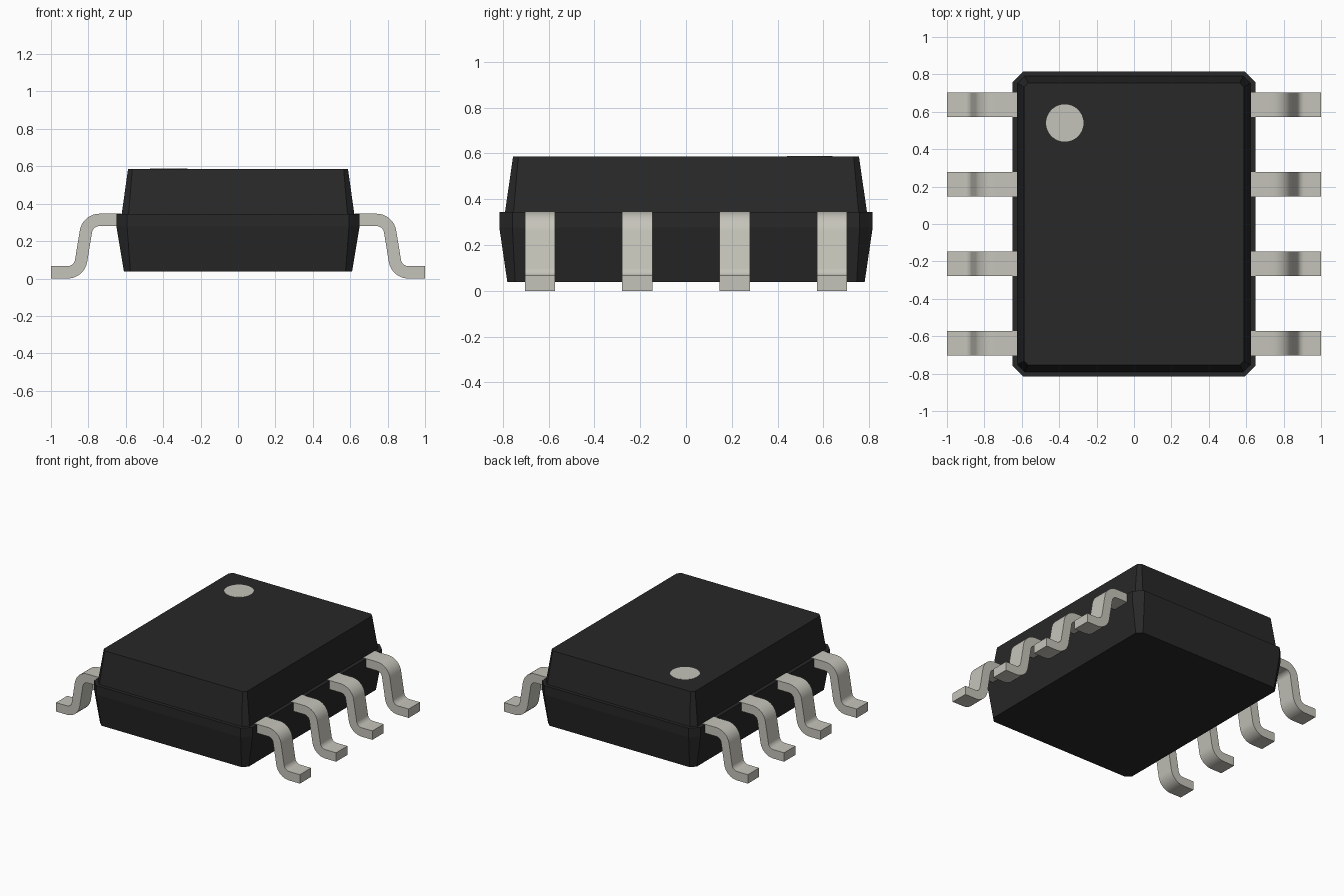
import bpy, bmesh, math
from mathutils import Vector

cube = bpy.data.objects.get("Cube")
if cube:
    bpy.data.objects.remove(cube, do_unlink=True)


def make_material(name, rgb):
    mat = bpy.data.materials.new(name)
    mat.use_nodes = True
    mat.diffuse_color = (*rgb, 1)
    mat.node_tree.nodes["Principled BSDF"].inputs["Base Color"].default_value = (*rgb, 1)
    return mat


black = make_material("black_plastic", (0.021, 0.021, 0.021))
metal = make_material("pale_metal", (0.56, 0.55, 0.49))


def loft(name, rings, mat):
    """Bridge matching closed rings and cap both ends."""
    bm = bmesh.new()
    loops = [[bm.verts.new(p) for p in ring] for ring in rings]
    n = len(loops[0])
    for low, high in zip(loops, loops[1:]):
        for i in range(n):
            j = (i + 1) % n
            bm.faces.new((low[i], low[j], high[j], high[i]))
    bm.faces.new(loops[0][::-1])
    bm.faces.new(loops[-1])
    bmesh.ops.recalc_face_normals(bm, faces=bm.faces[:])
    mesh = bpy.data.meshes.new(name)
    bm.to_mesh(mesh)
    bm.free()
    mesh.materials.append(mat)
    obj = bpy.data.objects.new(name, mesh)
    bpy.context.collection.objects.link(obj)
    return obj


def chamfered_ring(hx, hy, c, z):
    ring = []
    for sx, sy in ((1, 1), (-1, 1), (-1, -1), (1, -1)):
        pair = [(sx * hx, sy * (hy - c), z), (sx * (hx - c), sy * hy, z)]
        ring += pair if sx * sy > 0 else pair[::-1]
    return ring


# Moulded body: tapered underside, straight waist, ledge and tapered top
loft("body", [
    chamfered_ring(0.61, 0.78, 0.035, 0.038),
    chamfered_ring(0.65, 0.815, 0.057, 0.277),
    chamfered_ring(0.65, 0.815, 0.057, 0.344),
    chamfered_ring(0.622, 0.79, 0.037, 0.344),
    chamfered_ring(0.588, 0.755, 0.023, 0.586),
], black)

# Round marker on the top face, at the first pin
circle = [(math.cos(2 * math.pi * i / 48), math.sin(2 * math.pi * i / 48)) for i in range(48)]
loft("pin_marker", [[(-0.37 + 0.1 * x, 0.54 + 0.1 * y, z) for x, y in circle]
                    for z in (0.583, 0.588)], metal)


def rounded_strip(path, radius, thick, steps=8):
    """Outline of a bent strip, in x and z, with round bends."""
    pts = [Vector(p) for p in path]
    upper, lower = [], []

    def add(p, normal):
        upper.append(p + normal * thick / 2)
        lower.append(p - normal * thick / 2)

    add(pts[0], Vector((0, 1)))
    for a, b, c in zip(pts, pts[1:], pts[2:]):
        d1, d2 = (b - a).normalized(), (c - b).normalized()
        turn = d1.angle_signed(d2)
        side = 1 if d1.x * d2.y - d1.y * d2.x > 0 else -1
        start = b - d1 * radius * math.tan(abs(turn) / 2)
        n1 = Vector((-d1.y, d1.x))
        centre = start + n1 * side * radius
        a1 = math.atan2(n1.y, n1.x)
        for k in range(steps + 1):
            ang = a1 + side * abs(turn) * k / steps
            n = Vector((math.cos(ang), math.sin(ang)))
            add(centre - n * side * radius, n)
    add(pts[-1], Vector((0, 1)))
    return upper + lower[::-1]


# Gull-wing leads, four on each side
profile = rounded_strip([(0.626, 0.3135), (0.803, 0.3135), (0.849, 0.033), (1.0, 0.033)],
                        0.073, 0.066)
for side, label in ((1, "left"), (-1, "right")):
    for i in range(4):
        y = 0.6375 - 0.425 * i
        lead = loft(f"{label}_lead_{i + 1}",
                    [[(side * p.x, y + dy, p.y) for p in profile] for dy in (-0.066, 0.066)],
                    metal)
        bpy.ops.object.select_all(action='DESELECT')
        lead.select_set(True)
        bpy.context.view_layer.objects.active = lead
        bpy.ops.object.shade_smooth_by_angle(angle=math.radians(30))
